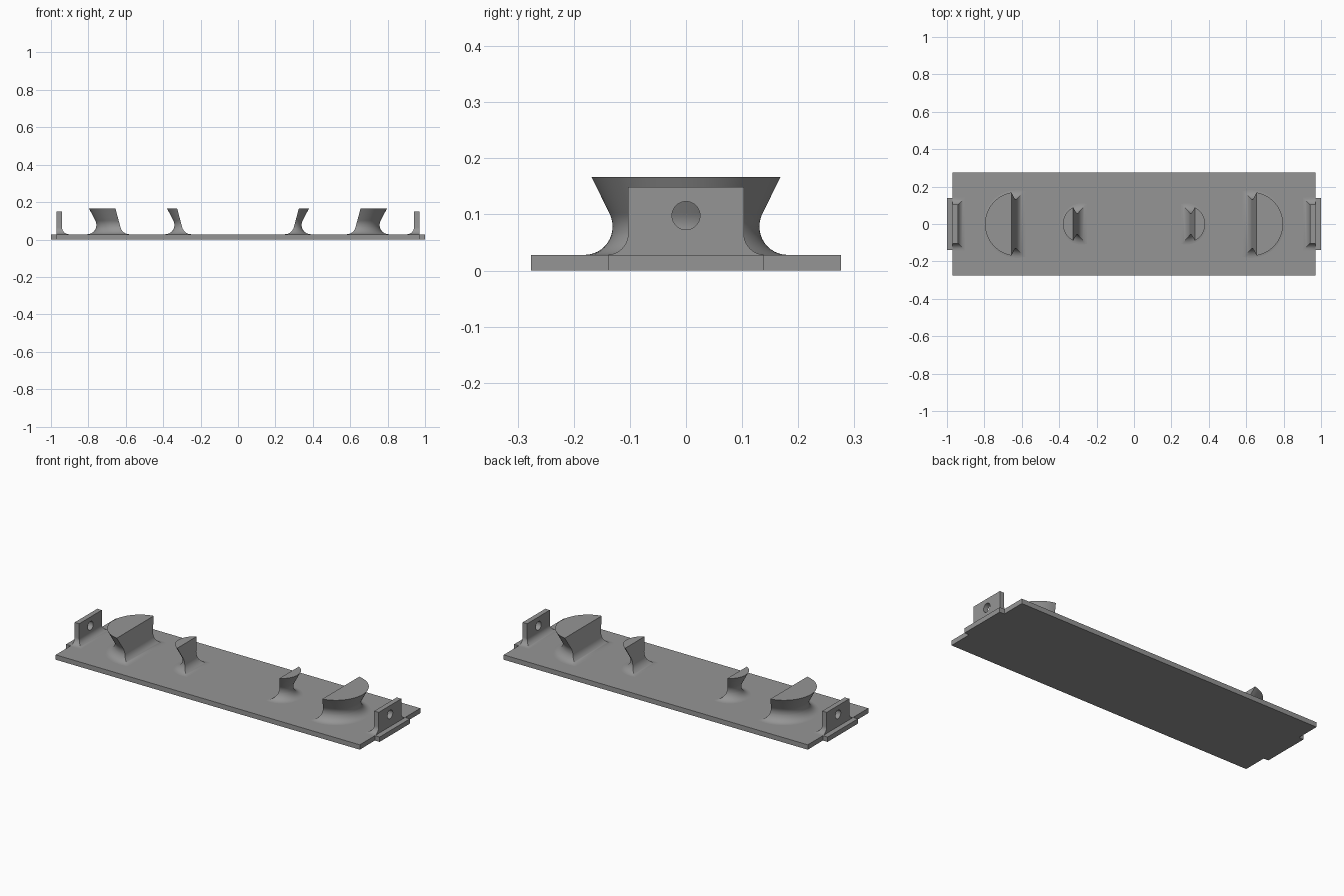
import bpy, bmesh, math

if "Cube" in bpy.data.objects:
    bpy.data.objects.remove(bpy.data.objects["Cube"])

T = 0.028            # plate thickness
grey = bpy.data.materials.new("mid_grey")
grey.diffuse_color = (0.30, 0.30, 0.30, 1)
grey.use_nodes = True
grey.node_tree.nodes["Principled BSDF"].inputs["Base Color"].default_value = grey.diffuse_color


def make_object(name, bm):
    bmesh.ops.recalc_face_normals(bm, faces=bm.faces)
    me = bpy.data.meshes.new(name)
    bm.to_mesh(me)
    bm.free()
    ob = bpy.data.objects.new(name, me)
    bpy.context.collection.objects.link(ob)
    me.materials.append(grey)
    return ob


def activate(ob):
    bpy.ops.object.select_all(action='DESELECT')
    ob.select_set(True)
    bpy.context.view_layer.objects.active = ob


def loft(name, sections):
    """Skin a stack of closed rings that have equal point counts."""
    bm = bmesh.new()
    rings = [[bm.verts.new(p) for p in s] for s in sections]
    n = len(rings[0])
    for a, b in zip(rings, rings[1:]):
        for i in range(n):
            j = (i + 1) % n
            bm.faces.new((a[i], a[j], b[j], b[i]))
    bm.faces.new(rings[0][::-1])
    bm.faces.new(rings[-1])
    return make_object(name, bm)


def flare(z, radius, lean):
    """Outward offset at height z of a wall with a foot fillet.
    lean > 0 overhangs outward going up, lean < 0 slopes inward."""
    h = z - T
    tangent = radius * (1 + math.sin(lean))
    if h < tangent:
        return radius - math.sqrt(max(0, radius**2 - (radius - h)**2))
    return radius * (1 - math.cos(lean)) + (h - tangent) * math.tan(lean)


def heights(radius, top, extra):
    arc = [T + radius * (1 - math.cos(math.radians(a))) for a in range(0, 91, 9)]
    return sorted(set(arc + extra + [top]))


def mirror_and_shade(ob):
    activate(ob)
    bpy.ops.object.shade_smooth_by_angle(angle=math.radians(30))
    m = ob.modifiers.new("mirror", 'MIRROR')
    m.use_mirror_merge = False


# Base plate with a narrow tab on each end
quarter = [(1.0, 0.138), (0.97, 0.138), (0.97, 0.276)]
outline = quarter + [(-x, y) for x, y in quarter[::-1]]
outline += [(-x, -y) for x, y in outline]
bm = bmesh.new()
face = bm.faces.new([bm.verts.new((x, y, 0)) for x, y in outline])
ext = bmesh.ops.extrude_face_region(bm, geom=[face])
bmesh.ops.translate(bm, vec=(0, 0, T),
                    verts=[v for v in ext["geom"] if isinstance(v, bmesh.types.BMVert)])
make_object("base_plate", bm)


# Flared half-round pegs, cut by a leaning flat on the inner side
def peg(name, centre, neck, flat_x):
    R, top, arcs = 0.05, 0.167, 40
    zs = heights(R, top, [0.0655, 0.085, 0.092, 0.098, 0.103])
    sections = []
    for z in zs:
        r = neck + flare(z, R, math.radians(27.5))
        f = flat_x - flare(z, R, math.radians(-15))
        a = math.acos((f - centre) / r)
        sections.append([(centre + r * math.cos(t), r * math.sin(t), z)
                         for t in (-a + 2 * a * i / arcs for i in range(arcs + 1))])
    mirror_and_shade(loft(name, sections))


peg("large_pegs", 0.626, 0.131, 0.630)
peg("small_pegs", 0.280, 0.060, 0.300)

# End brackets with filleted feet and a round hole
sections = []
for z in heights(0.038, 0.149, []):
    o = flare(z, 0.038, 0)
    x, w = 0.941 - o, 0.103 + o
    sections.append([(x, -w, z), (0.97, -w, z), (0.97, w, z), (x, w, z)])
bracket = loft("end_brackets", sections)

bm = bmesh.new()
bmesh.ops.create_cone(bm, cap_ends=True, segments=40, radius1=0.025, radius2=0.025, depth=0.2)
cutter = make_object("hole_cutter", bm)
cutter.rotation_euler = (0, math.pi / 2, 0)
cutter.location = (0.955, 0, 0.098)
cutter.hide_render = True
activate(bracket)
cut = bracket.modifiers.new("hole", 'BOOLEAN')
cut.operation, cut.solver, cut.object = 'DIFFERENCE', 'EXACT', cutter
bpy.context.view_layer.update()
bpy.ops.object.modifier_apply(modifier="hole")
bpy.data.objects.remove(cutter)
mirror_and_shade(bracket)
